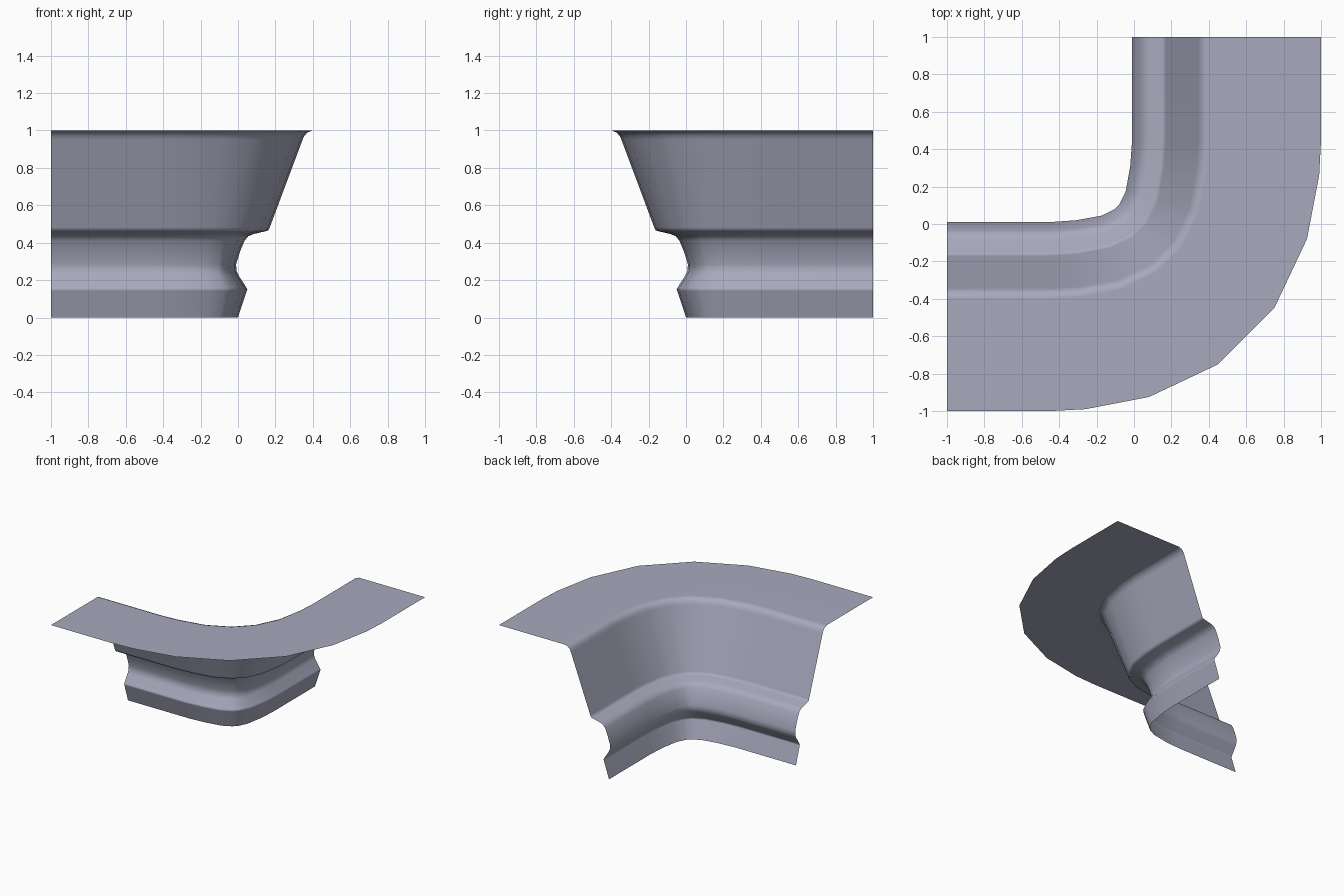
import bpy

if "Cube" in bpy.data.objects:
    bpy.data.objects.remove(bpy.data.objects["Cube"])

# Cliff cross-section: (outward offset, height), bottom to top plateau
profile = [(0, 0), (0.047, 0.143), (0.05, 0.151), (0.045, 0.16),
           (0.003, 0.225), (-0.008, 0.25), (-0.01, 0.285),
           (0.01, 0.35), (0.035, 0.41), (0.055, 0.435), (0.085, 0.447),
           (0.15, 0.462), (0.163, 0.467), (0.17, 0.482), (0.345, 0.95),
           (0.355, 0.972), (0.372, 0.99), (0.4, 1.0), (1.0, 1.0)]

# Half of the rounded corner: inner foot point and outer rim point per station
half = [((-1, 0), (-1, -1)), ((-0.45, 0), (-0.45, -1)),
        ((-0.31, 0.01), (-0.26, -0.99)), ((-0.17, 0.035), (0.08, -0.925)),
        ((-0.1, 0.07), (0.45, -0.75))]


def flip(p):
    # reflect across the corner's diagonal
    return (-p[1], -p[0])


stations = half + [(flip(a), flip(b)) for a, b in reversed(half)]

# Sweep the section through every station
verts, faces = [], []
n = len(profile)
for a, b in stations:
    for d, z in profile:
        verts.append((a[0] + d * (b[0] - a[0]), a[1] + d * (b[1] - a[1]), z))
for i in range(len(stations) - 1):
    for j in range(n - 1):
        k = i * n + j
        faces.append((k, k + 1, k + n + 1, k + n))

mesh = bpy.data.meshes.new("cliff_corner")
mesh.from_pydata(verts, [], faces)
mesh.update()
mesh.shade_smooth()
cliff = bpy.data.objects.new("cliff_corner", mesh)
bpy.context.collection.objects.link(cliff)

# Keep the wide bands flat and let the narrow ones carry the rounding
weighted = cliff.modifiers.new("flat_bands", 'WEIGHTED_NORMAL')
weighted.mode = 'FACE_AREA'
weighted.weight = 50

# Blue-grey rock
rock = bpy.data.materials.new("rock")
rock.diffuse_color = (0.39, 0.40, 0.51, 1)
rock.use_nodes = True
rock.node_tree.nodes["Principled BSDF"].inputs["Base Color"].default_value = rock.diffuse_color
mesh.materials.append(rock)
